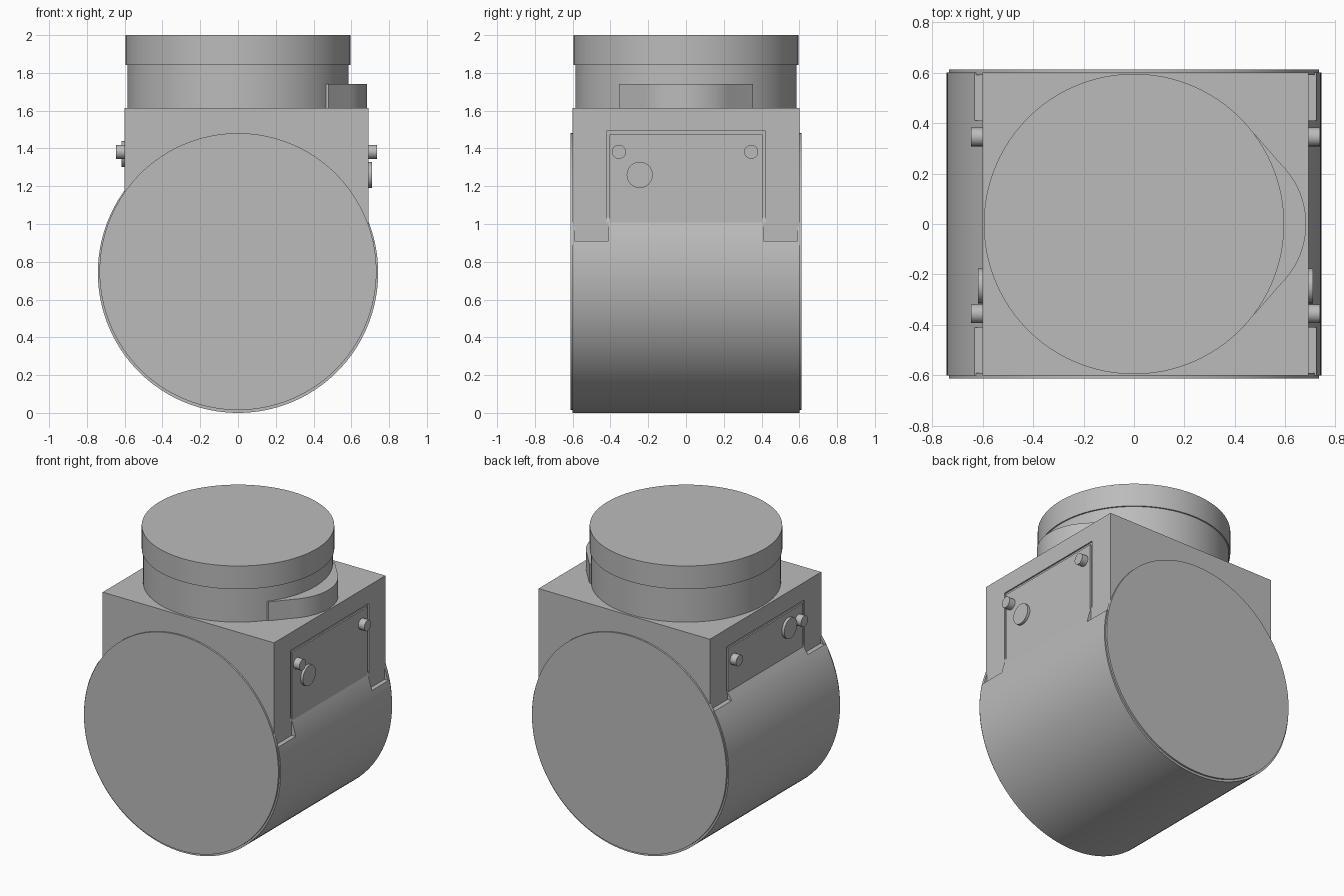
import bpy, math
from mathutils import Matrix

cube = bpy.data.objects.get("Cube")
if cube:
    bpy.data.objects.remove(cube, do_unlink=True)

GREY = (0.5, 0.5, 0.5, 1)
metal = bpy.data.materials.new("plain_grey")
metal.use_nodes = True
metal.diffuse_color = GREY
metal.node_tree.nodes["Principled BSDF"].inputs["Base Color"].default_value = GREY


def prism(name, outline, lo, hi, axes=(0, 1, 2), smooth=True):
    """Extrude a closed 2D outline along the last of the given axes."""
    n = len(outline)
    verts = []
    for h in (lo, hi):
        for a, b in outline:
            p = [0, 0, 0]
            p[axes[0]], p[axes[1]], p[axes[2]] = a, b, h
            verts.append(p)
    faces = [list(range(n))[::-1], list(range(n, 2 * n))]
    faces += [(i, (i + 1) % n, n + (i + 1) % n, n + i) for i in range(n)]
    mesh = bpy.data.meshes.new(name)
    mesh.from_pydata(verts, [], faces)
    # Axis orders that flip handedness need their faces turned outward
    if (axes[1] - axes[0]) % 3 != 1:
        mesh.flip_normals()
    obj = bpy.data.objects.new(name, mesh)
    bpy.context.collection.objects.link(obj)
    mesh.materials.append(metal)
    if smooth:
        bpy.ops.object.select_all(action='DESELECT')
        obj.select_set(True)
        bpy.context.view_layer.objects.active = obj
        bpy.ops.object.shade_smooth_by_angle(angle=math.radians(30))
    return obj


def arc(u, v, r, start=0, end=360, n=96):
    closed = end - start == 360
    steps = n if closed else n + 1
    angles = [math.radians(start + (end - start) * i / n) for i in range(steps)]
    return [(u + r * math.cos(a), v + r * math.sin(a)) for a in angles]


def block(name, x0, x1, y0, y1, z0, z1):
    rect = [(x0, y0), (x1, y0), (x1, y1), (x0, y1)]
    return prism(name, rect, z0, z1, smooth=False)


def cut(target, cutter):
    mod = target.modifiers.new(cutter.name, 'BOOLEAN')
    mod.operation = 'DIFFERENCE'
    mod.solver = 'EXACT'
    mod.object = cutter
    cutter.hide_render = True
    cutter.hide_set(True)


XZ = (2, 0, 1)   # outline given as (z, x), extruded along y
YZ = (1, 2, 0)   # outline given as (y, z), extruded along x

# Horizontal drum, its end plates and the square housing
drum = prism("drum", arc(0.742, 0, 0.742, n=128), -0.6, 0.6, XZ)
for name, y0, y1 in (("front_plate", -0.612, -0.59), ("back_plate", 0.59, 0.612)):
    prism(name, arc(0.748, 0, 0.733, n=128), y0, y1, XZ)
housing = block("housing", -0.6, 0.692, -0.6, 0.6, 0.76, 1.613)

# Side walls: wall position, outward sign, notch floor, button height
for side, wall, s, floor, button_z in (("left", 0.692, 1, 0.91, 1.26),
                                       ("right", -0.6, -1, 1.13, 1.37)):
    # Notches in the drum beside the service panel
    for end, y0, y1 in (("front", -0.7, -0.41), ("back", 0.41, 0.7)):
        x0, x1 = sorted((wall, wall + s * 0.3))
        cut(drum, block(f"{side}_{end}_notch_cutter", x0, x1, y0, y1, floor, 1.6))
    # Shallow groove around the service panel
    w, t, top, low = 0.422, 0.018, 1.492, 0.93
    groove = [(-w, low), (-w + t, low), (-w + t, top - t), (w - t, top - t),
              (w - t, low), (w, low), (w, top), (-w, top)]
    x0, x1 = sorted((wall - s * 0.01, wall + s * 0.02))
    cut(housing, prism(f"{side}_groove_cutter", groove[::1], x0, x1, YZ, False))
    # Two pins and a round button
    parts = (("front_pin", -0.355, 1.382, 0.037, 0.045),
             ("back_pin", 0.345, 1.382, 0.037, 0.045),
             ("button", -0.245, button_z, 0.069, 0.018))
    for name, y, z, r, out in parts:
        x0, x1 = sorted((wall - s * 0.01, wall + s * out))
        prism(f"{side}_{name}", arc(y, z, r, n=40), x0, x1, YZ)

# Neck with its rounded side lobe, and the lid
prism("neck", arc(0, 0, 0.586), 1.6, 1.85)
lobe = [(0.3, -0.35), (0.48, -0.355)] + arc(0.35, 0, 0.332, -45, 45, 32) \
    + [(0.48, 0.355), (0.3, 0.35)]
prism("neck_lobe", lobe, 1.6, 1.742)
prism("lid", arc(0, 0, 0.595), 1.842, 2.0)
